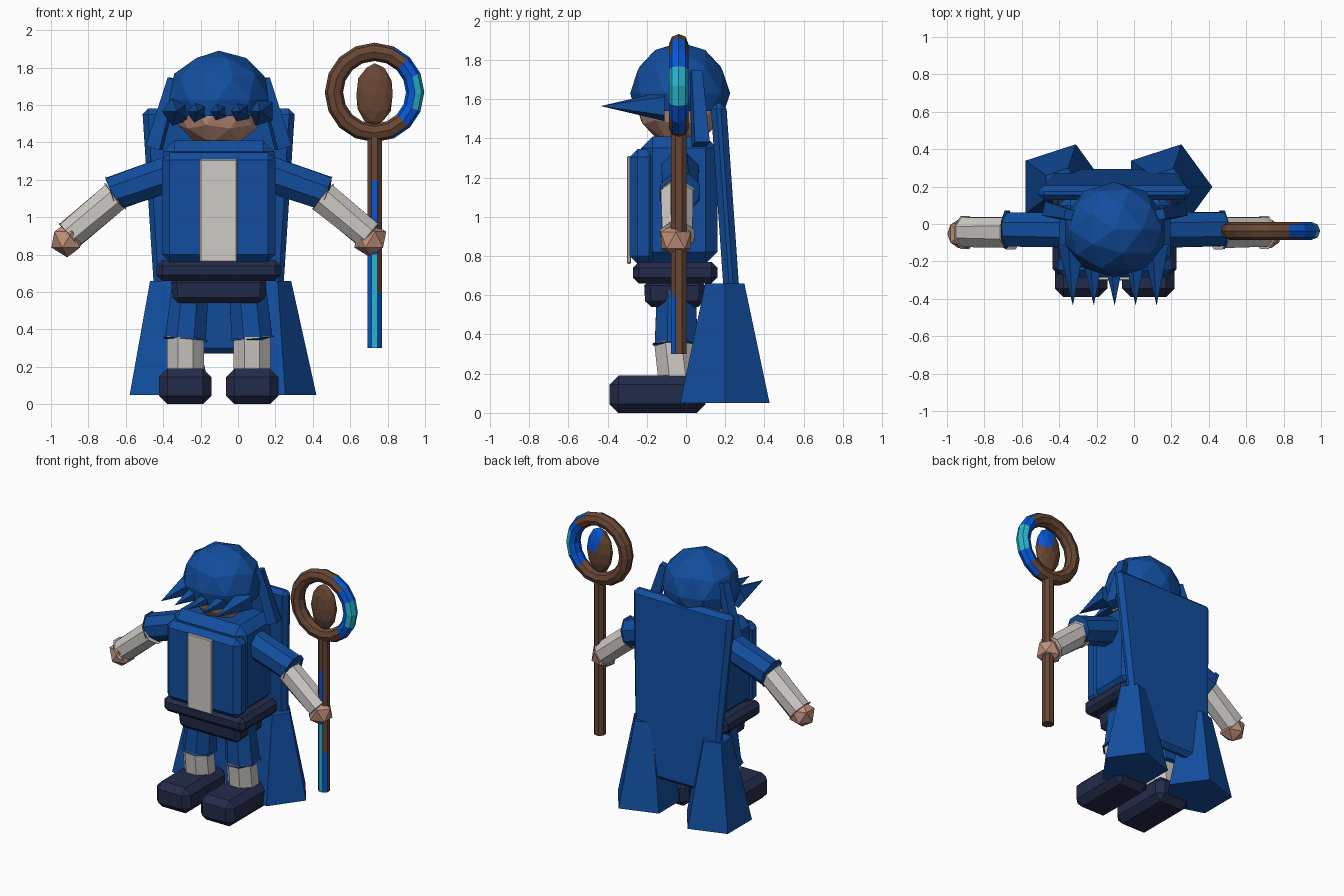
import bpy, bmesh, math
from mathutils import Vector, Matrix

if "Cube" in bpy.data.objects:
    bpy.data.objects.remove(bpy.data.objects["Cube"])

CX = -0.103          # the figure's own mirror plane (staff makes it off-centre)


def mat(name, r, g, b):
    m = bpy.data.materials.new(name)
    m.diffuse_color = (r, g, b, 1)
    m.use_nodes = True
    m.node_tree.nodes["Principled BSDF"].inputs["Base Color"].default_value = m.diffuse_color
    return m


BLUE = mat("cloth blue", 0.006, 0.075, 0.34)
NAVY = mat("dark navy", 0.016, 0.024, 0.07)
GREY = mat("warm grey", 0.62, 0.59, 0.56)
SKIN = mat("skin", 0.53, 0.28, 0.20)
WOOD = mat("wood brown", 0.14, 0.062, 0.034)
GLOW = mat("bright blue", 0.002, 0.095, 0.68)
CYAN = mat("cyan", 0.022, 0.46, 0.62)


def finish(name, bm, *mats):
    bmesh.ops.recalc_face_normals(bm, faces=bm.faces[:])
    me = bpy.data.meshes.new(name)
    bm.to_mesh(me)
    bm.free()
    for m in mats:
        me.materials.append(m)
    ob = bpy.data.objects.new(name, me)
    bpy.context.collection.objects.link(ob)
    return ob


def box(name, x, y, z, m, bevel=0.0, taper=1.0):
    """Box from (min, max) ranges; taper scales the bottom in x and y."""
    bm = bmesh.new()
    bmesh.ops.create_cube(bm, size=1)
    for v in bm.verts:
        k = taper if v.co.z < 0 else 1
        v.co = [(a + b) / 2 + c * (b - a) * s
                for (a, b), c, s in zip((x, y, z), v.co, (k, k, 1))]
    if bevel:
        bmesh.ops.bevel(bm, geom=bm.edges[:], offset=bevel, segments=1, affect='EDGES')
    return finish(name, bm, m)


def tube_bm(p, q, r1, r2, sides, spin=0.0):
    p, q = Vector(p), Vector(q)
    d = q - p
    bm = bmesh.new()
    bmesh.ops.create_cone(bm, cap_ends=True, segments=sides, radius1=r1, radius2=r2, depth=d.length)
    turn = d.to_track_quat('Z', 'Y').to_matrix().to_4x4()
    bm.transform(Matrix.Translation((p + q) / 2) @ turn @ Matrix.Rotation(spin, 4, 'Z'))
    return bm


def tube(name, p, q, r1, r2, m, sides=8, spin=0.0, bevel=0.0):
    bm = tube_bm(p, q, r1, r2, sides, spin)
    if bevel:
        rims = [e for e in bm.edges if any(len(f.verts) > 4 for f in e.link_faces)]
        bmesh.ops.bevel(bm, geom=rims, offset=bevel, segments=1, affect='EDGES')
    return finish(name, bm, m)


def ball_bm(c, r, sub=2):
    bm = bmesh.new()
    bmesh.ops.create_icosphere(bm, subdivisions=sub, radius=1)
    bm.transform(Matrix.Translation(c) @ Matrix.Diagonal((*r, 1)))
    return bm


def cut(bm, co, no, remove=False):
    return bmesh.ops.bisect_plane(bm, geom=bm.verts[:] + bm.edges[:] + bm.faces[:],
                                  plane_co=co, plane_no=no, clear_inner=remove)


# head and hair cap
finish("head", ball_bm((CX, -0.03, 1.60), (0.24, 0.235, 0.24)), SKIN)
bm = ball_bm((CX, -0.03, 1.63), (0.28, 0.255, 0.26))
cut(bm, (0, 0, 1.54), (0, 0, 1), True)
bmesh.ops.holes_fill(bm, edges=[e for e in bm.edges if e.is_boundary])
finish("hair_cap", bm, BLUE)

# fringe of pointed locks
for i in range(5):
    x = CX + (i - 2) * 0.112
    tube("fringe_lock", (x, -0.11, 1.565), (x, -0.435, 1.565), 0.08, 0, BLUE, 5, math.pi / 2)

# torso, front panel and hips
box("torso", (-0.40, 0.195), (-0.23, 0.16), (0.76, 1.41), BLUE, 0.06)
box("coat_front", (-0.405, 0.20), (-0.287, -0.15), (0.76, 1.345), BLUE, 0.04)
box("tabard_strip", (-0.205, -0.005), (-0.302, -0.28), (0.76, 1.31), GREY, 0.006)
box("belt", (-0.435, 0.228), (-0.27, 0.16), (0.66, 0.77), NAVY, 0.03)
box("hips", (-0.36, 0.155), (-0.215, 0.10), (0.54, 0.68), NAVY, 0.03, 0.95)

# mirrored limbs, side hair and cape tails
for s, side in ((-1, "left"), (1, "right")):
    def P(dx, y, z):
        return (CX + s * dx, y, z)

    tube(side + "_thigh", P(0.15, -0.05, 0.66), P(0.178, -0.05, 0.35), 0.105, 0.118, BLUE, bevel=0.012,
         spin=math.pi / 8)
    tube(side + "_shin", P(0.178, -0.065, 0.37), P(0.178, -0.04, 0.16), 0.106, 0.108, GREY,
         spin=math.pi / 8)
    bx = sorted((CX + s * 0.04, CX + s * 0.32))
    box(side + "_boot", bx, (-0.39, 0.10), (0, 0.19), NAVY, 0.045)
    tube(side + "_upper_arm", P(0.20, -0.03, 1.255), P(0.575, -0.03, 1.125), 0.103, 0.098, BLUE,
         spin=math.pi / 8, bevel=0.012)
    tube(side + "_forearm", P(0.555, -0.045, 1.11), P(0.80, -0.045, 0.905), 0.088, 0.085, GREY,
         spin=math.pi / 8, bevel=0.01)
    finish(side + "_hand", ball_bm(P(0.81, -0.052, 0.88), (0.095, 0.09, 0.095), 1), SKIN)
    tube(side + "_side_lock", P(0.24, 0.05, 1.74), P(0.345, 0.075, 1.37), 0.04, 0.055, BLUE, 4,
         math.pi / 4)
    tube(side + "_cape_tail", P(0.282, 0.198, 0.05), P(0.282, 0.198, 0.66), 0.24, 0.105, BLUE, 5,
         math.pi / 2)

# cape back panel, leaning away from the body towards the hem
cape = box("cape_panel", (-0.51, 0.303), (-0.04, 0.04), (0.27, 1.58), BLUE, 0.03)
for v in cape.data.vertices:
    v.co.y += 0.165 + (1.58 - v.co.z) * 0.07
    if v.co.z < 0.5:
        v.co.x = CX + (v.co.x - CX) * 0.8

# staff: painted on its front faces
SX, SY = 0.73, -0.037
bm = tube_bm((SX, SY, 0.30), (SX, SY, 1.45), 0.042, 0.042, 8, math.pi / 8)
for z in (0.6, 0.8, 1.2):
    cut(bm, (0, 0, z), (0, 0, 1))
bm.normal_update()
for f in bm.faces:
    n, z = f.normal, f.calc_center_median().z
    if n.y < -0.9:
        f.material_index = 2 if z < 0.8 else 1 if z < 1.2 else 0
    elif n.y < -0.5 and z < (0.8 if n.x < 0 else 0.6):
        f.material_index = 1
finish("staff", bm, WOOD, GLOW, CYAN)

# staff ring: glowing on its outer side
bpy.ops.mesh.primitive_torus_add(major_segments=16, minor_segments=8,
                                 major_radius=0.217, minor_radius=0.049)
ring = bpy.context.object
ring.name = "staff_ring"
ring.data.transform(Matrix.Translation((SX, SY, 1.667)) @ Matrix.Rotation(math.pi / 2, 4, 'X'))
for m in (WOOD, GLOW, CYAN):
    ring.data.materials.append(m)
for f in ring.data.polygons:
    c = f.center
    if c.x > 0.945 and abs(c.z - 1.667) < 0.14:
        f.material_index = 2
    elif c.x > 0.87:
        f.material_index = 1

# staff core: glowing on the upper back
bm = ball_bm((SX, SY, 1.655), (0.102, 0.048, 0.168))
for f in bm.faces:
    c = f.calc_center_median()
    if c.y > SY and c.z > 1.67 and c.x > SX - 0.02:
        f.material_index = 1
finish("staff_core", bm, WOOD, GLOW)
